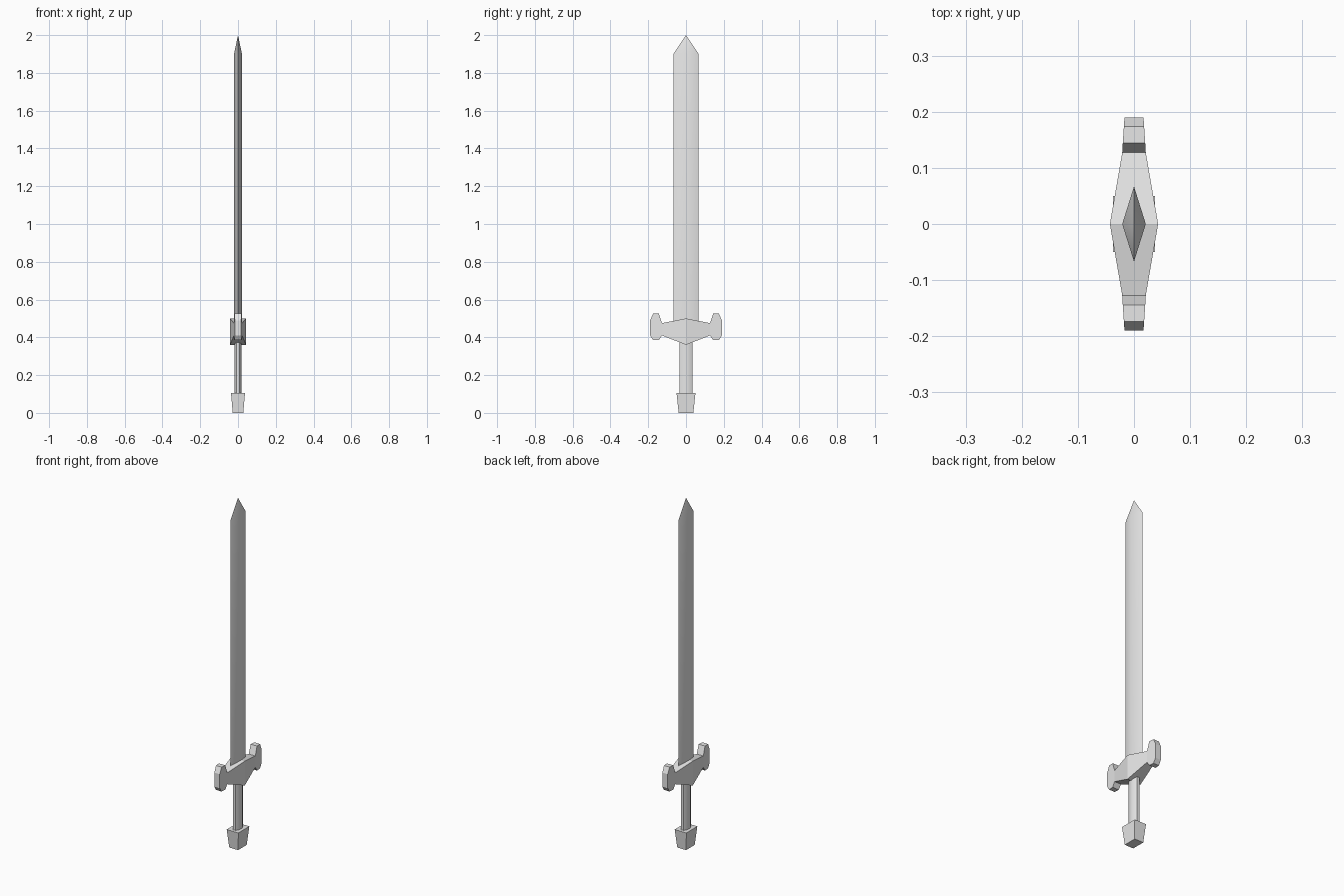
import bpy, bmesh, math

cube = bpy.data.objects.get("Cube")
if cube:
    bpy.data.objects.remove(cube, do_unlink=True)

steel = bpy.data.materials.new("pale_grey_metal")
steel.use_nodes = True
GREY = (0.8, 0.8, 0.8, 1)
steel.diffuse_color = GREY
steel.node_tree.nodes["Principled BSDF"].inputs["Base Color"].default_value = GREY


def loft(name, rings, smooth_angle=None):
    """Skin a list of equal-length rings and cap both ends."""
    bm = bmesh.new()
    loops = [[bm.verts.new(p) for p in ring] for ring in rings]
    n = len(loops[0])
    for a, b in zip(loops, loops[1:]):
        for i in range(n):
            j = (i + 1) % n
            bm.faces.new((a[i], a[j], b[j], b[i]))
    bm.faces.new(loops[0][::-1])
    bm.faces.new(loops[-1])
    bmesh.ops.remove_doubles(bm, verts=bm.verts[:], dist=0.0001)
    bmesh.ops.recalc_face_normals(bm, faces=bm.faces[:])
    mesh = bpy.data.meshes.new(name)
    bm.to_mesh(mesh)
    bm.free()
    mesh.materials.append(steel)
    obj = bpy.data.objects.new(name, mesh)
    bpy.context.collection.objects.link(obj)
    if smooth_angle:
        bpy.ops.object.select_all(action='DESELECT')
        obj.select_set(True)
        bpy.context.view_layer.objects.active = obj
        bpy.ops.object.shade_smooth_by_angle(angle=math.radians(smooth_angle))
    return obj


def oval(rx, ry, z, sides, turn=0.0):
    """Horizontal polygon stretched to half-widths rx and ry."""
    angles = [math.tau * (i + turn) / sides for i in range(sides)]
    return [(rx * math.cos(a), ry * math.sin(a), z) for a in angles]


def rectangle(rx, ry, z):
    return [(sx * rx, sy * ry, z) for sx, sy in ((-1, -1), (1, -1), (1, 1), (-1, 1))]


# Blade: diamond section drawn to a point
blade_sections = [(0.021, 0.067, 0.43), (0.021, 0.067, 1.9), (0, 0, 2.0)]
loft("blade", [oval(rx, ry, z, 4) for rx, ry, z in blade_sections], 40)

# Crossguard: stations out from the centre as y, bottom, top, half thickness
half = [(0, 0.36, 0.5, 0.043), (0.127, 0.41, 0.475, 0.021), (0.144, 0.385, 0.525, 0.02),
        (0.174, 0.385, 0.525, 0.018), (0.19, 0.41, 0.49, 0.017)]
stations = [(-y, lo, hi, x) for y, lo, hi, x in half[:0:-1]] + half
loft("crossguard", [[(-x, y, lo), (x, y, lo), (x, y, hi), (-x, y, hi)]
                    for y, lo, hi, x in stations])

# Grip: faceted oval rod
loft("grip", [oval(0.02, 0.036, z, 8, 0.5) for z in (0.08, 0.42)], 50)

# Pommel: block narrowing downwards
loft("pommel", [rectangle(0.028, 0.039, 0), rectangle(0.037, 0.05, 0.105)])
